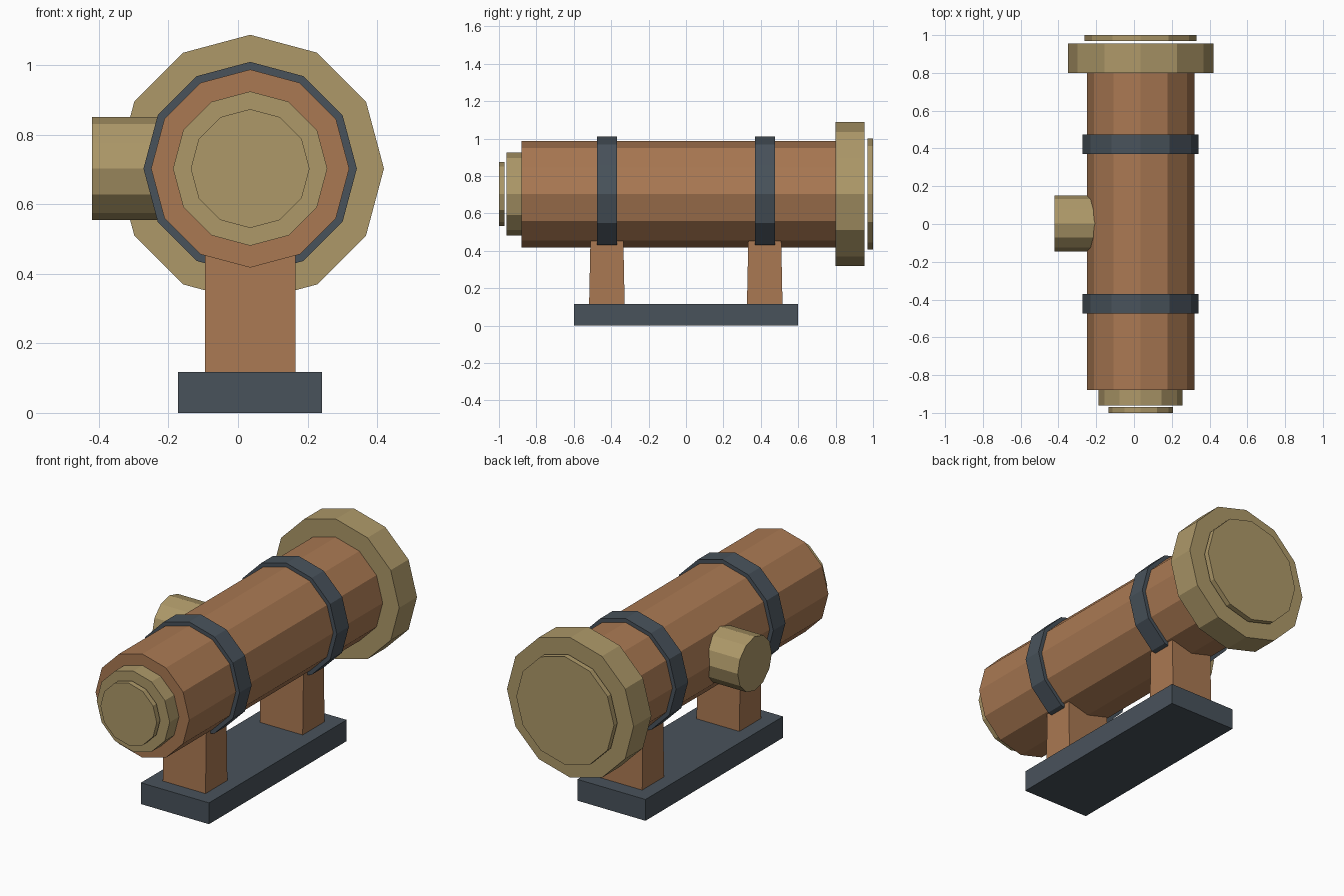
import bpy
import bmesh
from math import pi
from mathutils import Matrix, Vector

cube = bpy.data.objects.get("Cube")
if cube:
    bpy.data.objects.remove(cube, do_unlink=True)

AXIS_X, AXIS_Z = 0.035, 0.703


def material(name, rgb):
    mat = bpy.data.materials.new(name)
    mat.use_nodes = True
    color = (*rgb, 1)
    mat.diffuse_color = color
    bsdf = next(n for n in mat.node_tree.nodes if n.type == 'BSDF_PRINCIPLED')
    bsdf.inputs["Base Color"].default_value = color
    bsdf.inputs["Roughness"].default_value = 0.8
    return mat


copper = material("copper brown", (0.40, 0.19, 0.085))
brass = material("dull brass", (0.42, 0.315, 0.14))
steel = material("dark slate", (0.066, 0.085, 0.105))


def finish(name, bm, mat):
    bmesh.ops.recalc_face_normals(bm, faces=bm.faces)
    mesh = bpy.data.meshes.new(name)
    bm.to_mesh(mesh)
    bm.free()
    mesh.materials.append(mat)
    obj = bpy.data.objects.new(name, mesh)
    bpy.context.collection.objects.link(obj)
    return obj


def drum(name, radius, start, end, mat, axis='Y'):
    """Twelve-sided cylinder on the tube axis, or across it for axis X."""
    mid = (start + end) / 2
    if axis == 'Y':
        center, turn = Vector((AXIS_X, mid, AXIS_Z)), Matrix.Rotation(pi / 2, 4, 'X')
    else:
        center, turn = Vector((mid, 0.003, AXIS_Z)), Matrix.Rotation(pi / 2, 4, 'Y')
    bm = bmesh.new()
    bmesh.ops.create_cone(bm, cap_ends=True, segments=12, radius1=radius,
                          radius2=radius, depth=end - start,
                          matrix=Matrix.Translation(center) @ turn)
    return finish(name, bm, mat)


def block(name, center, size, mat, taper=1.0):
    """Box whose top is narrowed along y by the taper."""
    bm = bmesh.new()
    bmesh.ops.create_cube(bm, size=1)
    for v in bm.verts:
        if v.co.z > 0:
            v.co.y *= taper
        v.co = Vector(center) + v.co * Vector(size)
    return finish(name, bm, mat)


# Main tube and its two clamping bands
drum("tube", 0.285, -0.88, 0.80, copper)
drum("front_band", 0.307, -0.475, -0.37, steel)
drum("rear_band", 0.307, 0.37, 0.475, steel)

# Wide rear rim and stepped front collar, each with a separate end disc
drum("rear_rim", 0.385, 0.80, 0.955, brass)
drum("rear_disc", 0.297, 0.97, 1.0, brass)
drum("front_collar", 0.222, -0.96, -0.88, brass)
drum("front_disc", 0.171, -1.0, -0.97, brass)

# Side knob
drum("side_knob", 0.148, -0.42, -0.12, brass, axis='X')

# Base plate and supporting legs
block("base", (AXIS_X, 0, 0.0585), (0.414, 1.195, 0.117), steel)
for name, y in (("front_leg", -0.423), ("rear_leg", 0.421)):
    block(name, (AXIS_X, y, 0.30), (0.26, 0.19, 0.37), copper, taper=0.92)
